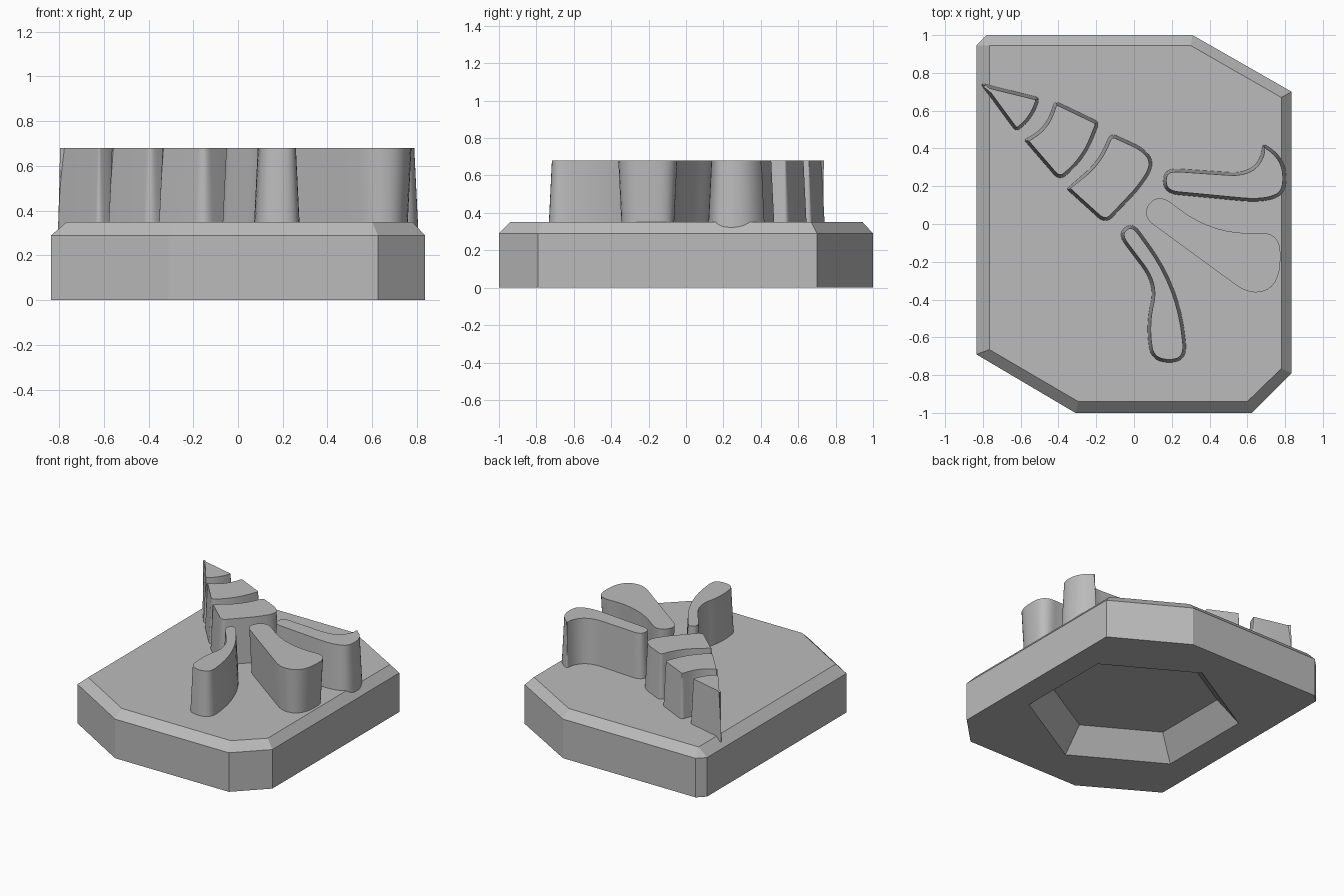
import bpy, bmesh, math
from mathutils import Vector

cube = bpy.data.objects.get("Cube")
if cube:
    bpy.data.objects.remove(cube, do_unlink=True)

grey = bpy.data.materials.new("light_grey")
grey.use_nodes = True
COLOUR = (0.5, 0.5, 0.5, 1)
grey.diffuse_color = COLOUR
grey.node_tree.nodes["Principled BSDF"].inputs["Base Color"].default_value = COLOUR


def add_object(name, bm, smooth=False):
    bmesh.ops.remove_doubles(bm, verts=bm.verts[:], dist=0.0005)
    bmesh.ops.recalc_face_normals(bm, faces=bm.faces[:])
    mesh = bpy.data.meshes.new(name)
    bm.to_mesh(mesh)
    bm.free()
    mesh.materials.append(grey)
    obj = bpy.data.objects.new(name, mesh)
    bpy.context.collection.objects.link(obj)
    if smooth:
        bpy.ops.object.select_all(action='DESELECT')
        obj.select_set(True)
        bpy.context.view_layer.objects.active = obj
        bpy.ops.object.shade_smooth_by_angle(angle=math.radians(35))


def ring(bm, points, z):
    return [bm.verts.new((p[0], p[1], z)) for p in points]


def bridge(bm, low, high):
    n = len(low)
    for i in range(n):
        j = (i + 1) % n
        bm.faces.new((low[i], low[j], high[j], high[i]))


def loop_edges(bm, loop):
    bm.edges.index_update()
    return [bm.edges.get((v, loop[(i + 1) % len(loop)])) for i, v in enumerate(loop)]


def rounded(corners, steps=8):
    """Round each (x, y, trim) corner with a quadratic curve."""
    out, n = [], len(corners)
    for i, (x, y, trim) in enumerate(corners):
        p = Vector((x, y))
        ends = []
        for k in (i - 1, (i + 1) % n):
            d = Vector(corners[k][:2]) - p
            share = min(1, d.length * 0.98 / (trim + corners[k][2]))
            ends.append(p + d.normalized() * trim * share)
        for s in range(steps + 1):
            t = s / steps
            out.append(ends[0] * (1 - t) ** 2 + p * 2 * t * (1 - t) + ends[1] * t * t)
    return out


def inset(points, dist):
    """Move a counter-clockwise outline inward."""
    out, n = [], len(points)
    for i, p in enumerate(points):
        a = (p - points[i - 1]).normalized()
        b = (points[(i + 1) % n] - p).normalized()
        na, nb = Vector((-a.y, a.x)), Vector((-b.y, b.x))
        out.append(p + (na + nb) * dist / (1 + na.dot(nb)))
    return out


def tapered_block(name, corners):
    outline = rounded(corners)
    bm = bmesh.new()
    low = ring(bm, outline, 0.31)
    high = ring(bm, inset(outline, 0.018), 0.68)
    bridge(bm, low, high)
    bm.faces.new(high)
    bm.faces.new(low[::-1])
    add_object(name, bm, smooth=True)


# Chamfered base plate with a hexagonal hollow underneath
outer = [(-0.835, 0.945), (-0.835, -0.69), (-0.31, -1), (0.625, -1),
         (0.835, -0.79), (0.835, 0.70), (0.31, 1), (-0.78, 1)]
upper = [(-0.765, 0.945), (-0.765, -0.665), (-0.295, -0.94), (0.60, -0.94),
         (0.78, -0.765), (0.78, 0.67), (0.30, 0.945), (-0.765, 0.945)]


def hexagon(radius):
    return [(0.01 + radius * math.sin(i * math.pi / 3),
             0.01 + radius * math.cos(i * math.pi / 3)) for i in range(6)]


bm = bmesh.new()
bottom, shoulder = ring(bm, outer, 0), ring(bm, outer, 0.29)
top = ring(bm, upper[:-1], 0.35)
bridge(bm, bottom, shoulder)
for i in range(7):
    quad = [shoulder[i], shoulder[(i + 1) % 8], top[(i + 1) % 7], top[i]]
    bm.faces.new(quad)
bm.faces.new((shoulder[7], shoulder[0], top[0]))
bm.faces.new(top)
rim, ceiling = ring(bm, hexagon(0.73), 0), ring(bm, hexagon(0.58), 0.17)
bridge(bm, rim, ceiling)
bm.faces.new(ceiling)
bmesh.ops.triangle_fill(bm, use_beauty=True,
                        edges=loop_edges(bm, bottom) + loop_edges(bm, rim))
add_object("base_plate", bm)

# Three tapering segments running to the back corner
tapered_block("tip_segment", [
    (-0.82, 0.75, .04), (-0.625, 0.485, .03), (-0.54, 0.55, .08), (-0.495, 0.67, .03)])
tapered_block("middle_segment", [
    (-0.42, 0.655, .03), (-0.47, 0.51, .09), (-0.585, 0.445, .015),
    (-0.395, 0.225, .05), (-0.26, 0.34, .12), (-0.18, 0.54, .03)])
tapered_block("large_segment", [
    (-0.125, 0.485, .04), (-0.19, 0.335, .09), (-0.36, 0.185, .015),
    (-0.15, -0.005, .06), (0.03, 0.185, .06), (0.12, 0.32, .09), (0.05, 0.405, .06)])

# Three curved lobes fanning out from the segments
tapered_block("back_lobe", [
    (0.15, 0.30, .09), (0.155, 0.16, .08), (0.70, 0.108, .14), (0.81, 0.17, .1),
    (0.80, 0.36, .12), (0.68, 0.43, .03), (0.66, 0.265, .16)])
tapered_block("middle_lobe", [
    (0.13, 0.14, .07), (0.42, -0.08, .24), (0.755, -0.06, .09),
    (0.76, -0.34, .17), (0.60, -0.345, .07), (0.06, 0.05, .07)])
tapered_block("front_lobe", [
    (-0.01, 0.02, .08), (-0.09, -0.055, .07), (0.11, -0.32, .12), (0.06, -0.53, .14),
    (0.09, -0.735, .1), (0.285, -0.735, .1), (0.25, -0.34, .28)])
